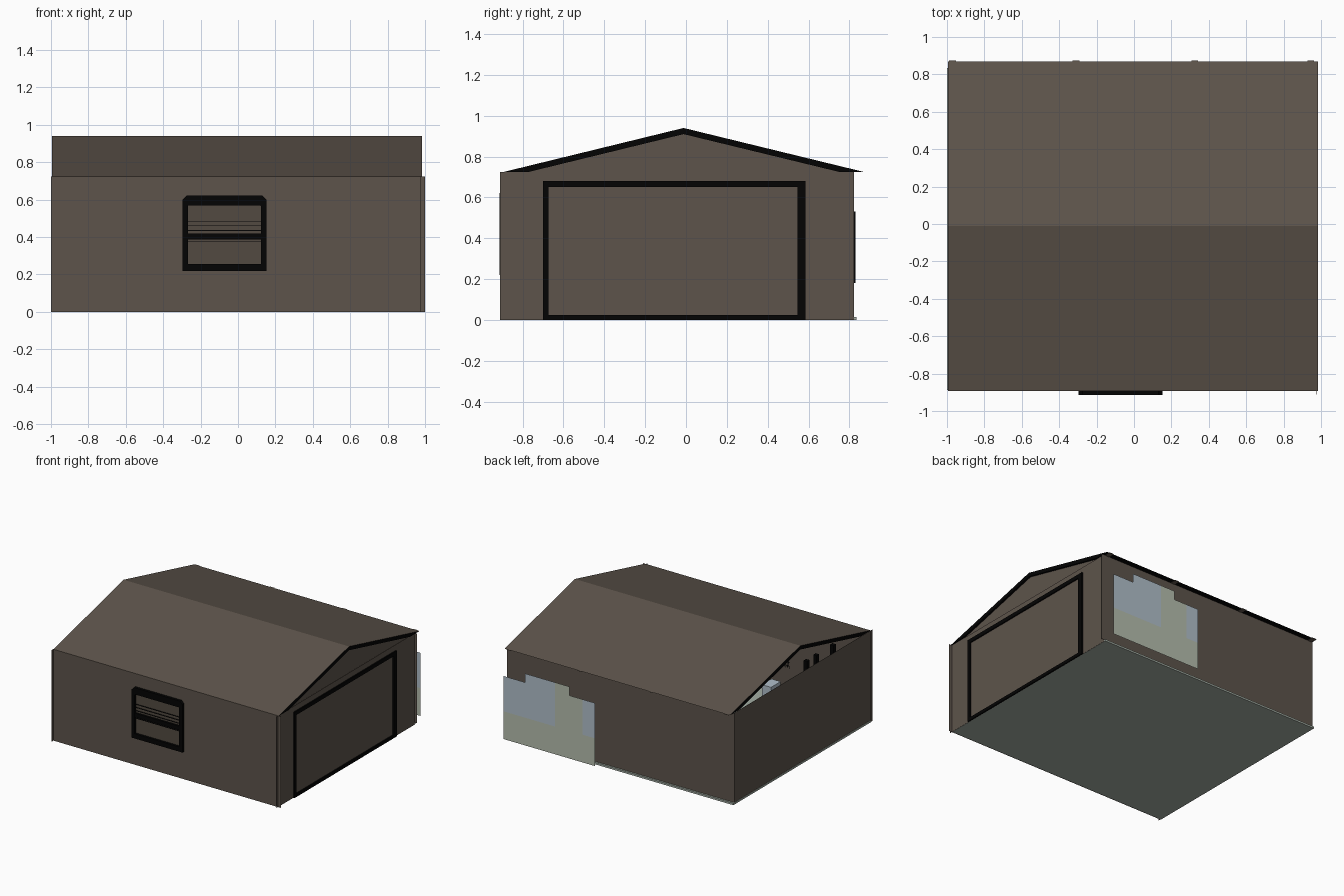
import bpy, bmesh

if "Cube" in bpy.data.objects:
    bpy.data.objects.remove(bpy.data.objects["Cube"])

def mat(name, rgb):
    m = bpy.data.materials.new(name)
    m.diffuse_color = (*rgb, 1)
    m.use_nodes = True
    m.node_tree.nodes["Principled BSDF"].inputs["Base Color"].default_value = m.diffuse_color
    return m

BROWN = mat("brown_siding", (0.110, 0.088, 0.070))
BLIND = mat("dark_brown_blind", (0.085, 0.068, 0.052))
BLACK = mat("black_trim", (0.001, 0.001, 0.001))
FLOOR = mat("grey_green_floor", (0.37, 0.42, 0.37))
GREEN = mat("pale_green", (0.46, 0.51, 0.42))
BLUE = mat("pale_blue", (0.44, 0.52, 0.59))

def finish(name, bm, *mats):
    me = bpy.data.meshes.new(name)
    bm.to_mesh(me)
    bm.free()
    for m in mats:
        me.materials.append(m)
    ob = bpy.data.objects.new(name, me)
    bpy.context.collection.objects.link(ob)
    return ob

def boxes(name, m, *spans):
    """One object from several boxes given as (x0, x1, y0, y1, z0, z1)."""
    bm = bmesh.new()
    for x0, x1, y0, y1, z0, z1 in spans:
        vs = bmesh.ops.create_cube(bm, size=1)["verts"]
        for v in vs:
            v.co = (x1 if v.co.x > 0 else x0, y1 if v.co.y > 0 else y0, z1 if v.co.z > 0 else z0)
    return finish(name, bm, m)

def prism_x(name, yz, x0, x1, *mats):
    """Extrude a y-z profile along x."""
    bm = bmesh.new()
    f = bm.faces.new([bm.verts.new((x0, y, z)) for y, z in yz])
    ext = bmesh.ops.extrude_face_region(bm, geom=[f])["geom"]
    for v in ext:
        if isinstance(v, bmesh.types.BMVert):
            v.co.x = x1
    bmesh.ops.recalc_face_normals(bm, faces=bm.faces)
    bm.normal_update()
    if len(mats) > 1:  # upward faces use the first colour
        for p in bm.faces:
            p.material_index = 0 if p.normal.z > 0.5 else 1
    return finish(name, bm, *mats)

# Floor and thin sheet walls that cross slightly at the corners
H = 0.725
boxes("floor", FLOOR, (-1, 0.973, -0.888, 0.835, 0.0, 0.015))
boxes("front_wall", BROWN, (-1, 1, -0.891, -0.890, 0.0, H))
boxes("back_wall", BROWN, (-1, 0.995, 0.821, 0.822, 0.016, H))
boxes("left_wall", BROWN, (-0.997, -0.996, -0.911, 0.822, 0.0, H))
boxes("right_wall", BROWN, (0.974, 0.975, -0.911, 0.822, 0.0, H))

# Right gable (the left one is open) and roof with black underside
prism_x("right_gable", [(-0.85, 0.718), (-0.012, 0.92), (0.82, 0.718)], 0.966, 0.968, BROWN)
prism_x("roof", [(-0.892, H), (-0.012, 0.94), (0.87, H), (0.75, H), (-0.012, 0.91), (-0.77, H)],
        -0.995, 0.983, BROWN, BLACK)

# Rafter ends at the back eave, and tie beams inside
XS = (-0.97, -0.31, 0.325, 0.945)
boxes("rafter_ends", BROWN, *[(x - 0.018, x + 0.018, 0.80, 0.875, 0.7235, 0.7255) for x in XS])
boxes("tie_beams", BLACK, *[(x - 0.018, x + 0.018, -0.85, 0.80, 0.69, 0.72) for x in XS[1:3]])

# Large door frame on the right
boxes("door_frame", BLACK,
      (0.972, 0.985, -0.70, -0.672, 0.0, 0.68), (0.972, 0.985, 0.545, 0.585, 0.0, 0.68),
      (0.972, 0.985, -0.672, 0.545, 0.65, 0.68), (0.972, 0.985, -0.672, 0.545, 0.0, 0.025))

# Front window: outer frame with cut top corners, middle bar, blind and slats
def window_ring(name, y0, y1, outer, inner):
    bm = bmesh.new()
    n = len(outer)
    o = [bm.verts.new((x, y0, z)) for x, z in outer]
    i = [bm.verts.new((x, y0, z)) for x, z in inner]
    for k in range(n):
        j = (k + 1) % n
        bm.faces.new((o[k], o[j], i[j], i[k]))
    ext = bmesh.ops.extrude_face_region(bm, geom=bm.faces[:])["geom"]
    for v in ext:
        if isinstance(v, bmesh.types.BMVert):
            v.co.y = y1
    bmesh.ops.recalc_face_normals(bm, faces=bm.faces)
    return finish(name, bm, BLACK)

window_ring("front_window_frame", -0.890, -0.913,
            [(-0.297, 0.22), (0.152, 0.22), (0.152, 0.60), (0.13, 0.622), (-0.275, 0.622), (-0.297, 0.60)],
            [(-0.267, 0.257), (0.122, 0.257), (0.122, 0.565), (0.121, 0.57), (-0.266, 0.57), (-0.267, 0.565)])
boxes("front_window_bar", BLACK, (-0.267, 0.122, -0.911, -0.890, 0.388, 0.42))
boxes("front_window_blind", BLIND, (-0.267, 0.122, -0.894, -0.891, 0.257, 0.57))
boxes("front_window_slats", BLACK,
      *[(-0.267, 0.122, -0.900, -0.892, z - 0.002, z + 0.002) for z in (0.375, 0.435, 0.46, 0.485)])

# Back window, hidden behind the scenery panel
boxes("back_window_frame", BLACK,
      (0.46, 0.49, 0.82, 0.829, 0.18, 0.53), (0.80, 0.83, 0.82, 0.829, 0.18, 0.53),
      (0.49, 0.80, 0.82, 0.829, 0.50, 0.53), (0.49, 0.80, 0.82, 0.829, 0.18, 0.21),
      (0.49, 0.80, 0.82, 0.828, 0.34, 0.37))

# Scenery panel standing off the back wall: (x0, x1, z0, z1, colour)
bm = bmesh.new()
for x0, x1, z0, z1, c in [(0.16, 0.96, 0.03, 0.25, 0), (0.51, 0.775, 0.25, 0.60, 1),
                          (0.775, 0.96, 0.25, 0.53, 1), (0.16, 0.27, 0.25, 0.53, 1),
                          (0.27, 0.385, 0.25, 0.53, 0), (0.385, 0.51, 0.25, 0.60, 0)]:
    f = bm.faces.new([bm.verts.new((x, 0.913, z)) for x, z in ((x0, z0), (x0, z1), (x1, z1), (x1, z0))])
    f.material_index = c
finish("scenery_panel", bm, GREEN, BLUE)

# Stored items by the left wall, seen through the open gable
boxes("storage_cabinet", BLUE, (-0.97, -0.89, 0.20, 0.32, 0.015, 0.73))
boxes("storage_posts", BLACK, *[(-0.93, -0.90, y, y + 0.03, 0.015, 0.73) for y in (-0.22, -0.34, -0.55)])
